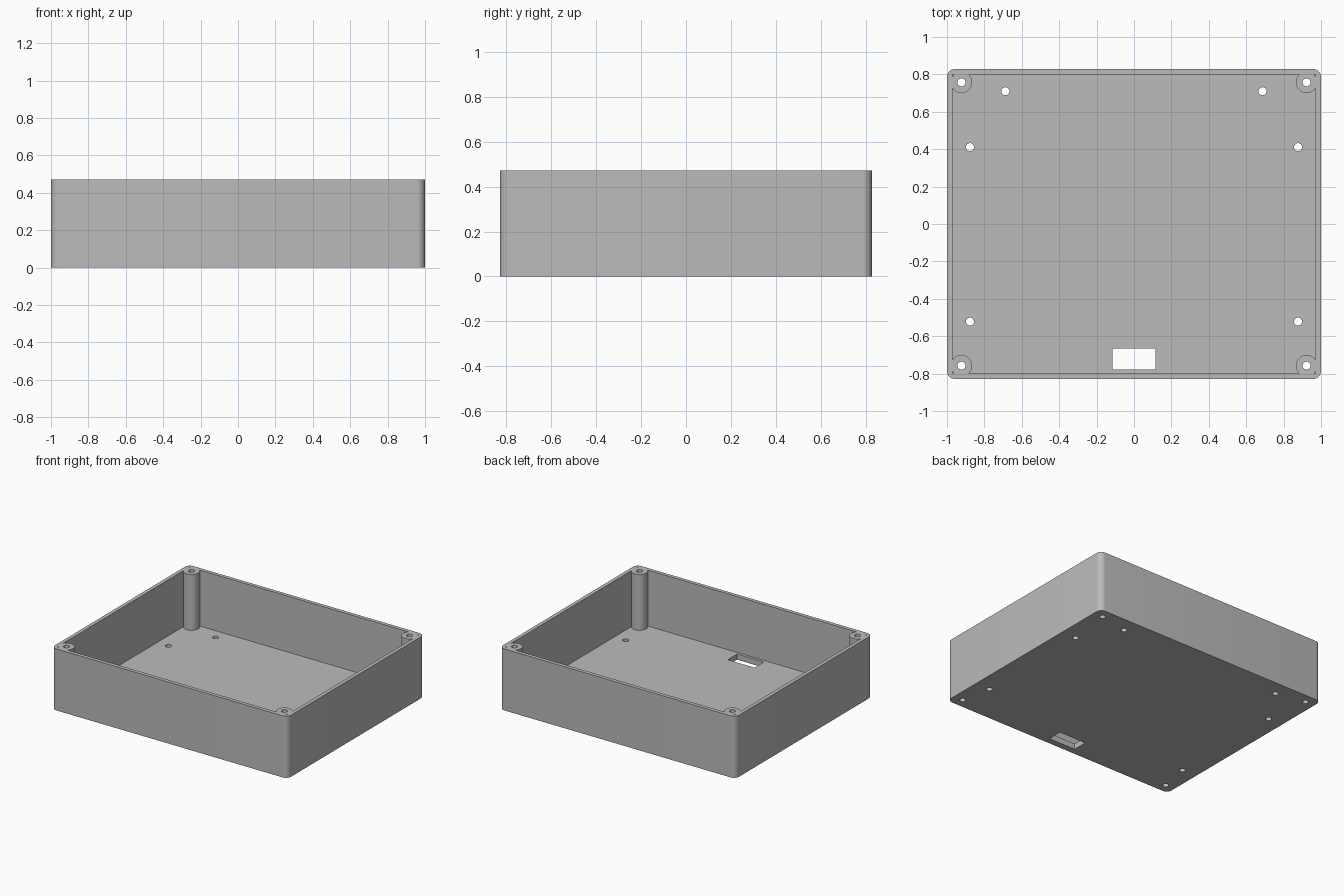
import bpy, bmesh, math

if "Cube" in bpy.data.objects:
    bpy.data.objects.remove(bpy.data.objects["Cube"])

HX, HY, H = 1.0, 0.829, 0.471      # outer half sizes and height
WALL, FLOOR = 0.0286, 0.043
BOSS_X, BOSS_Y, BOSS_R, HOLE_R = 0.9225, 0.757, 0.057, 0.0214

grey = bpy.data.materials.new("plain grey")
grey.diffuse_color = (0.5, 0.5, 0.5, 1)
grey.use_nodes = True
grey.node_tree.nodes["Principled BSDF"].inputs["Base Color"].default_value = grey.diffuse_color


def finish(bm, name):
    mesh = bpy.data.meshes.new(name)
    bm.to_mesh(mesh)
    bm.free()
    obj = bpy.data.objects.new(name, mesh)
    bpy.context.collection.objects.link(obj)
    mesh.materials.append(grey)
    return obj


def box(name, x0, x1, y0, y1, z0, z1, radius=0):
    bm = bmesh.new()
    bmesh.ops.create_cube(bm, size=1)
    for v in bm.verts:
        v.co = (x1 if v.co.x > 0 else x0, y1 if v.co.y > 0 else y0, z1 if v.co.z > 0 else z0)
    if radius:
        edges = [e for e in bm.edges if abs(e.verts[0].co.z - e.verts[1].co.z) > 0.01]
        bmesh.ops.bevel(bm, geom=edges, offset=radius, segments=8, profile=0.5, affect='EDGES')
    return finish(bm, name)


def cylinders(name, points, r, z0, z1):
    bm = bmesh.new()
    for x, y in points:
        made = bmesh.ops.create_cone(bm, cap_ends=True, segments=48, radius1=r, radius2=r, depth=z1 - z0)
        bmesh.ops.translate(bm, verts=made["verts"], vec=(x, y, (z0 + z1) / 2))
    return finish(bm, name)


def cut(target, cutter):
    mod = target.modifiers.new("cut", 'BOOLEAN')
    mod.operation, mod.solver, mod.object = 'DIFFERENCE', 'EXACT', cutter
    bpy.context.view_layer.objects.active = target
    bpy.ops.object.modifier_apply(modifier=mod.name)
    bpy.data.objects.remove(cutter)


corners = [(sx * BOSS_X, sy * BOSS_Y) for sx in (-1, 1) for sy in (-1, 1)]
mounts = [(s * x, y) for s in (-1, 1) for x, y in ((0.6875, 0.71), (0.877, 0.411), (0.877, -0.522))]

# Open tray with rounded vertical corners
tray = box("enclosure_tray", -HX, HX, -HY, HY, 0, H, 0.043)

# Cavity keeps the four corner screw posts standing
cavity = box("cavity_cutter", -HX + WALL, HX - WALL, -HY + WALL, HY - WALL, FLOOR, H + 0.1)
cut(cavity, cylinders("post_shape", corners, BOSS_R, FLOOR - 0.1, H + 0.2))
cut(tray, cavity)

# Screw holes through posts and mounting holes in the floor
cut(tray, cylinders("hole_cutter", corners + mounts, HOLE_R, -0.1, H + 0.1))

# Cable slot in the floor
cut(tray, box("slot_cutter", -0.114, 0.114, -0.779, -0.666, -0.1, 0.2))

# Smooth rounds, sharp edges
bpy.ops.object.select_all(action='DESELECT')
tray.select_set(True)
bpy.context.view_layer.objects.active = tray
bpy.ops.object.shade_smooth_by_angle(angle=math.radians(30))
